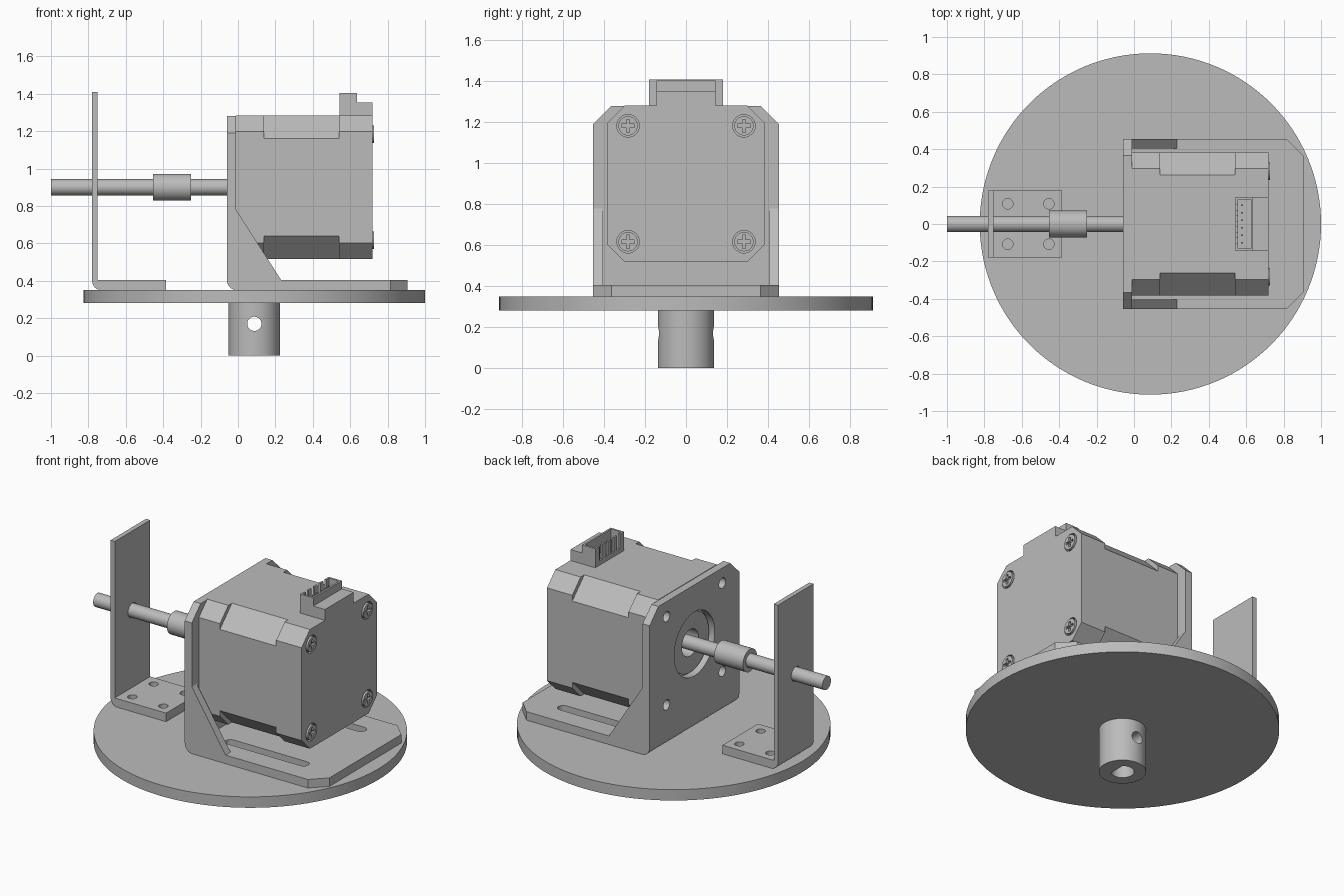
import bpy, bmesh
from math import cos, sin, pi, radians
from mathutils import Vector

cube = bpy.data.objects.get("Cube")
if cube:
    bpy.data.objects.remove(cube)

grey = bpy.data.materials.new("machined grey")
grey.use_nodes = True
grey.diffuse_color = (0.5, 0.5, 0.5, 1)
grey.node_tree.nodes["Principled BSDF"].inputs["Base Color"].default_value = (0.5, 0.5, 0.5, 1)

# Maps a profile point (u, v) and a depth d to space, by extrusion axis
PLACE = {"x": lambda u, v, d: (d, u, v),
         "y": lambda u, v, d: (u, d, v),
         "z": lambda u, v, d: (u, v, d)}


def prism(name, points, axis, start, end):
    """Extrude a flat outline along an axis."""
    bm = bmesh.new()
    low = [bm.verts.new(PLACE[axis](u, v, start)) for u, v in points]
    high = [bm.verts.new(PLACE[axis](u, v, end)) for u, v in points]
    bm.faces.new(low)
    bm.faces.new(high)
    n = len(points)
    for i in range(n):
        j = (i + 1) % n
        bm.faces.new((low[i], low[j], high[j], high[i]))
    bmesh.ops.recalc_face_normals(bm, faces=bm.faces)
    mesh = bpy.data.meshes.new(name)
    bm.to_mesh(mesh)
    bm.free()
    mesh.materials.append(grey)
    obj = bpy.data.objects.new(name, mesh)
    bpy.context.collection.objects.link(obj)
    return obj


def arc(u, v, r, a0, a1, steps):
    angles = [radians(a0 + (a1 - a0) * i / steps) for i in range(steps + 1)]
    return [(u + r * cos(a), v + r * sin(a)) for a in angles]


def rod(name, axis, u, v, r, start, end, sides=48):
    return prism(name, arc(u, v, r, 0, 360, sides)[:-1], axis, start, end)


def box(name, x0, x1, y0, y1, z0, z1):
    return prism(name, [(x0, y0), (x1, y0), (x1, y1), (x0, y1)], "z", z0, z1)


def octagon(half, cut, v):
    k = half - cut
    return [(-k, v - half), (k, v - half), (half, v - k), (half, v + k),
            (k, v + half), (-k, v + half), (-half, v + k), (-half, v - k)]


def combine(obj, others, operation="DIFFERENCE"):
    """Apply booleans in turn and discard the helper shapes."""
    for other in others:
        other.hide_render = True
        mod = obj.modifiers.new("bool", "BOOLEAN")
        mod.operation, mod.solver, mod.object = operation, "EXACT", other
        graph = bpy.context.evaluated_depsgraph_get()
        mesh = bpy.data.meshes.new_from_object(obj.evaluated_get(graph))
        obj.modifiers.clear()
        obj.data = mesh
        bpy.data.objects.remove(other)
    return obj


SHAFT_Z = 0.9
CORNERS = [(s * 0.283, SHAFT_Z + t * 0.283) for s in (-1, 1) for t in (-1, 1)]

# Turntable disc and its hub with a flatted bore and cross hole
CX = 0.0875
rod("base_disc", "z", CX, 0, 0.9125, 0.28, 0.35, 128)
hub = rod("hub", "z", CX, 0, 0.1375, 0, 0.28, 64)
combine(hub, [
    prism("bore", arc(CX, 0, 0.068, 50, 310, 32), "z", -0.1, 0.24),
    rod("cross_hole", "y", CX, 0.17, 0.038, -0.3, 0.3, 32)])


def angle_profile(x0, wall, x1, top, foot, r):
    """L-shaped outline with a rounded outer corner."""
    return (arc(x0 + r, 0.35 + r, r, 180, 270, 8)
            + [(x1, 0.35), (x1, foot), (x0 + wall, foot), (x0 + wall, top), (x0, top)])


# Tall shaft support
support = prism("shaft_support", angle_profile(-0.78, 0.03, -0.385, 1.41, 0.405, 0.05),
                "y", -0.18, 0.18)
holes = [rod("hole", "z", x, y, 0.028, 0.3, 0.5, 24)
         for x in (-0.675, -0.455) for y in (-0.108, 0.108)]
combine(support, holes + [rod("hole", "x", 0, SHAFT_Z, 0.046, -0.9, -0.7)])

# Motor bracket: angle plate, side gussets, clipped corners, slots and holes
bracket = prism("motor_bracket", angle_profile(-0.06, 0.05, 0.905, 1.28, 0.405, 0.055),
                "y", -0.455, 0.455)
gusset = [(-0.03, 0.38), (0.246, 0.38), (-0.01, 0.78), (-0.03, 0.78)]
combine(bracket, [prism("gusset", gusset, "y", *span)
                  for span in ((-0.455, -0.405), (0.405, 0.455))], "UNION")
cutters = [rod("pilot", "x", 0, SHAFT_Z, 0.205, -0.2, 0.02, 64)]
cutters += [rod("hole", "x", y, z, 0.033, -0.2, 0.02, 24) for y, z in CORNERS]
for s in (-1, 1):
    cutters.append(prism("clip", [(s * 0.365, 1.28), (s * 0.355, 1.38), (s * 0.555, 1.38),
                                  (s * 0.555, 1.19), (s * 0.455, 1.19)], "x", -0.2, 0.1))
    cutters.append(prism("clip", [(0.905, s * 0.365), (1.0, s * 0.365), (1.0, s * 0.555),
                                  (0.815, s * 0.555), (0.815, s * 0.455)], "z", 0.3, 0.5))
    slot = arc(0.15, s * 0.29, 0.033, 90, 270, 12) + arc(0.67, s * 0.29, 0.033, -90, 90, 12)
    cutters.append(prism("slot", slot, "z", 0.3, 0.5))
combine(bracket, cutters)

# Motor: two end caps and a core with deeper clipped corners
front_cap = prism("motor_front_cap", octagon(0.383, 0.085, SHAFT_Z), "x", -0.01, 0.14)
combine(front_cap, [rod("recess", "x", 0, SHAFT_Z, 0.085, -0.1, 0.06)]
        + [rod("thread", "x", y, z, 0.03, -0.1, 0.08, 24) for y, z in CORNERS])
prism("motor_core", octagon(0.383, 0.122, SHAFT_Z), "x", 0.14, 0.54)
rear_cap = prism("motor_rear_cap", octagon(0.383, 0.085, SHAFT_Z), "x", 0.54, 0.72)
combine(rear_cap, [rod("counterbore", "x", y, z, 0.055, 0.7, 0.8, 32) for y, z in CORNERS])
boss = rod("motor_boss", "x", 0, SHAFT_Z, 0.19, -0.03, -0.01, 64)
combine(boss, [rod("recess", "x", 0, SHAFT_Z, 0.085, -0.1, 0.06)])

# Cross-head screws
for y, z in CORNERS:
    screw = rod("rear_screw", "x", y, z, 0.047, 0.69, 0.727, 32)
    rim = [e for e in screw.data.edges]
    for wide, tall in ((0.032, 0.008), (0.008, 0.032)):
        combine(screw, [box("cross", 0.708, 0.8, y - wide, y + wide, z - tall, z + tall)])

# Connector: ledge, open socket with slotted wall, pins
box("connector_ledge", 0.635, 0.72, -0.145, 0.145, 1.27, 1.353)
socket = box("connector_socket", 0.543, 0.637, -0.145, 0.145, 1.27, 1.405)
combine(socket, [box("cavity", 0.555, 0.625, -0.132, 0.132, 1.295, 1.5)]
        + [box("slit", 0.5, 0.56, y - 0.014, y + 0.014, 1.31, 1.5)
           for y in (-0.09, -0.03, 0.03, 0.09)])
for i in range(6):
    y = (i - 2.5) * 0.04
    box("connector_pin", 0.572, 0.582, y - 0.005, y + 0.005, 1.29, 1.375)

# Drive shaft and coupler
rod("drive_shaft", "x", 0, SHAFT_Z, 0.043, -1.0, 0.07)
rod("shaft_coupler", "x", 0, SHAFT_Z, 0.072, -0.455, -0.25)

# Smooth the round surfaces, keep edges sharp
bpy.ops.object.select_all(action="DESELECT")
for obj in bpy.context.scene.objects:
    if obj.type == "MESH" and grey.name in obj.data.materials:
        obj.select_set(True)
        bpy.context.view_layer.objects.active = obj
bpy.ops.object.shade_smooth_by_angle(angle=radians(30))
